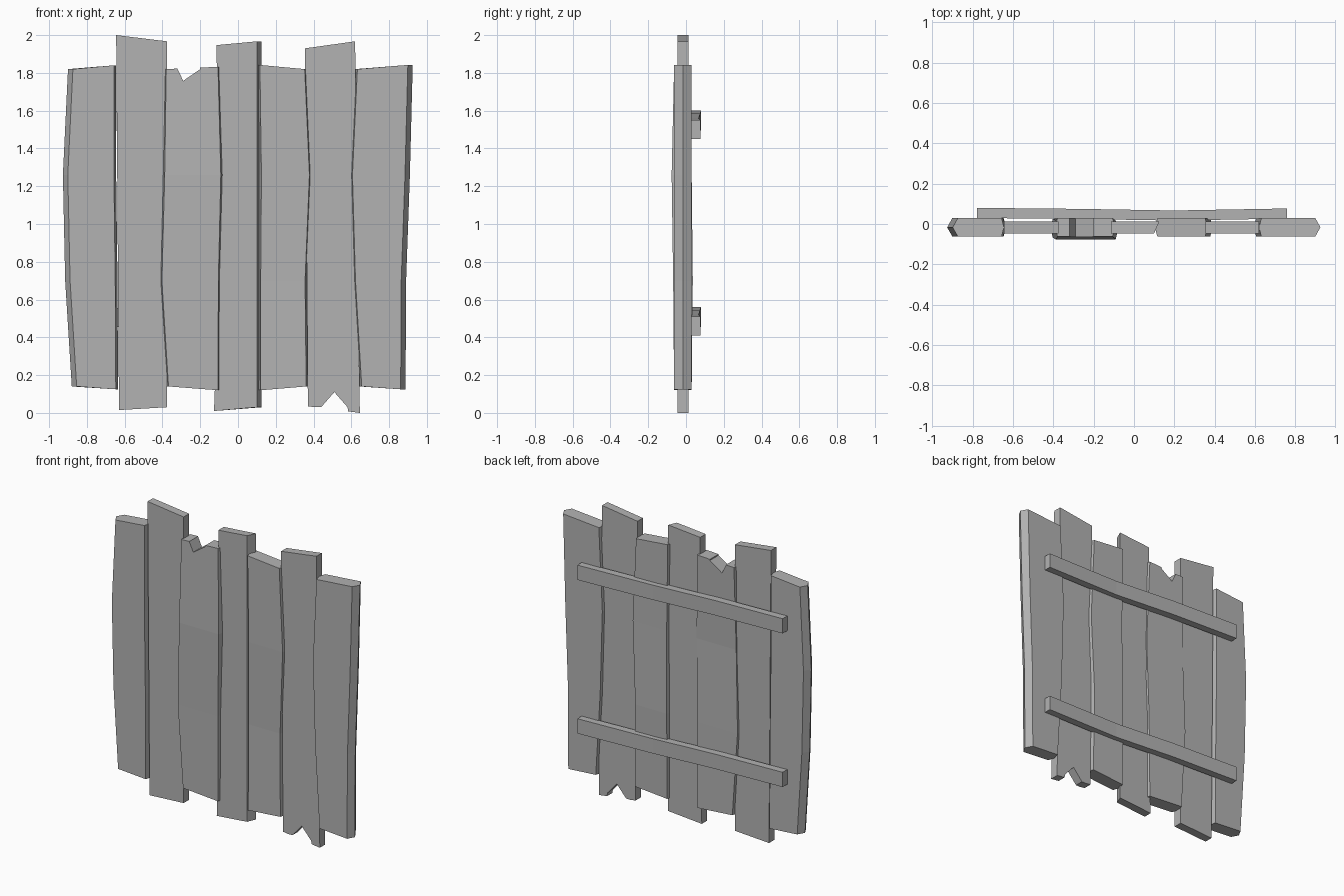
import bpy, bmesh

cube = bpy.data.objects.get("Cube")
if cube:
    bpy.data.objects.remove(cube, do_unlink=True)

wood = bpy.data.materials.new("grey wood")
wood.use_nodes = True
wood.diffuse_color = (0.45, 0.45, 0.45, 1)
wood.node_tree.nodes["Principled BSDF"].inputs["Base Color"].default_value = (0.45, 0.45, 0.45, 1)


def loft(name, rings):
    """Join matching rings of points into a closed solid."""
    bm = bmesh.new()
    loops = [[bm.verts.new(p) for p in ring] for ring in rings]
    n = len(loops[0])
    for a, b in zip(loops, loops[1:]):
        for i in range(n):
            j = (i + 1) % n
            bm.faces.new((a[i], a[j], b[j], b[i]))
    bm.faces.new(loops[0])
    bm.faces.new(loops[-1])
    bmesh.ops.recalc_face_normals(bm, faces=bm.faces)
    mesh = bpy.data.meshes.new(name)
    bm.to_mesh(mesh)
    bm.free()
    mesh.materials.append(wood)
    obj = bpy.data.objects.new(name, mesh)
    bpy.context.collection.objects.link(obj)
    return obj


def plank(name, rows, front, back, left=(0, 0, 0), right=(0, 0, 0)):
    """Rows are (left x, left z, right x, right z, y shift);
    left and right give the inset of front, middle and back edges."""
    ys = (front, (front + back) / 2, back)
    rings = []
    for xl, zl, xr, zr, shift in rows:
        ring = [(xl + c, y + shift, zl) for c, y in zip(left, ys)]
        ring += [(xr - c, y + shift, zr) for c, y in reversed(list(zip(right, ys)))]
        rings.append(ring)
    return loft(name, rings)


def notch(obj, profile):
    """Cut a wedge, given as x, z points, right through a plank."""
    cutter = loft("notch_cutter", [[(x, y, z) for x, z in profile] for y in (-0.3, 0.3)])
    cutter.hide_render = True
    mod = obj.modifiers.new("notch", 'BOOLEAN')
    mod.operation = 'DIFFERENCE'
    mod.solver = 'EXACT'
    mod.object = cutter
    bpy.context.view_layer.objects.active = obj
    bpy.ops.object.modifier_apply(modifier=mod.name)
    bpy.data.objects.remove(cutter, do_unlink=True)


WIDE, SLIM = (0.026, 0, 0.026), (0.012, 0, 0.012)
F, B = -0.063, 0.03

# thick bevelled planks
plank("outer_right_plank", [
    (-0.88, 0.14, -0.635, 0.125, 0), (-0.915, 0.7, -0.638, 0.7, 0),
    (-0.927, 1.26, -0.645, 1.26, 0), (-0.9, 1.82, -0.645, 1.84, 0)], F, B, WIDE, SLIM)
notched = plank("notched_plank", [
    (-0.38, 0.14, -0.094, 0.12, 0), (-0.415, 0.7, -0.092, 0.7, -0.005),
    (-0.4, 1.26, -0.079, 1.26, -0.013), (-0.392, 1.82, -0.094, 1.832, 0)], F, B, SLIM, SLIM)
notch(notched, [(-0.29, 1.758), (-0.2, 1.82), (-0.2, 1.9), (-0.32, 1.9), (-0.32, 1.82)])
plank("inner_left_plank", [
    (0.108, 0.12, 0.373, 0.14, 0), (0.108, 0.7, 0.367, 0.7, 0.006),
    (0.112, 1.26, 0.39, 1.26, 0), (0.104, 1.842, 0.365, 1.82, 0)], F, B, SLIM, SLIM)
plank("outer_left_plank", [
    (0.643, 0.14, 0.887, 0.125, 0), (0.61, 0.7, 0.89, 0.7, 0),
    (0.594, 1.26, 0.91, 1.26, 0), (0.62, 1.82, 0.925, 1.842, 0)], F, B, SLIM, WIDE)

# thin tall planks set between them
plank("tall_right_plank", [
    (-0.63, 0.015, -0.375, 0.03, 0), (-0.645, 2.0, -0.375, 1.967, 0)], -0.046, 0.012)
plank("tall_middle_plank", [
    (-0.127, 0.01, 0.125, 0.03, 0), (-0.09, 1.0, 0.125, 1.0, 0),
    (-0.115, 1.947, 0.125, 1.967, 0)], -0.046, 0.012, right=(0.025, 0.0125, 0))
split = plank("tall_left_plank", [
    (0.37, 0.035, 0.645, 0.0, 0), (0.355, 1.93, 0.62, 1.967, 0)], -0.046, 0.012)
notch(split, [(0.37, -0.1), (0.6, -0.1), (0.58, 0.03), (0.51, 0.11), (0.44, 0.03), (0.37, 0.03)])

# cross rails bent along the back: x, y and height offset of each section
BENDS = [(-0.78, 0.03, 0.05), (-0.27, 0.025, 0.035), (0.2, 0.017, 0.01), (0.76, 0.027, 0)]
for name, base in (("lower_rail", 0.41), ("upper_rail", 1.45)):
    loft(name, [[(x, y + dy, base + dz + h) for dy, h in
                 ((0, 0), (0.05, 0), (0.05, 0.1), (0, 0.1))] for x, y, dz in BENDS])
